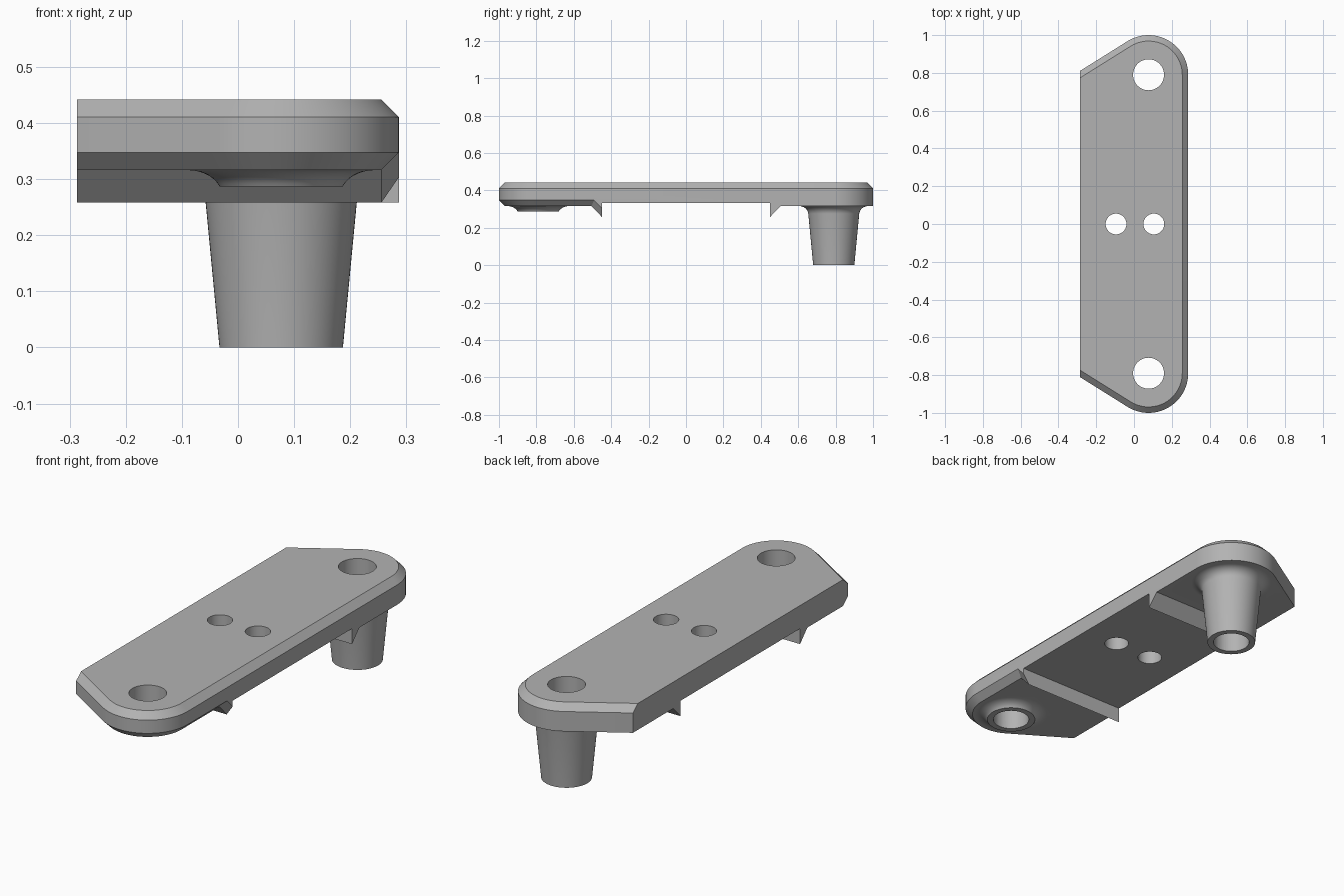
import bpy, bmesh
from math import sin, cos, radians
from mathutils import Matrix

if "Cube" in bpy.data.objects:
    bpy.data.objects.remove(bpy.data.objects["Cube"], do_unlink=True)

grey = bpy.data.materials.new("plain grey")
grey.use_nodes = True
grey.diffuse_color = (0.45, 0.45, 0.45, 1)
grey.node_tree.nodes["Principled BSDF"].inputs["Base Color"].default_value = (0.45, 0.45, 0.45, 1)

SIDE = 0.287            # half width
END_X, END_Y = 0.077, 0.79   # centre of each rounded end
END_R = 0.21
TOP, BASE = 0.442, 0.316
CHAMFER = 0.0315


def make_object(name, bm):
    bmesh.ops.recalc_face_normals(bm, faces=bm.faces)
    mesh = bpy.data.meshes.new(name)
    bm.to_mesh(mesh)
    bm.free()
    mesh.materials.append(grey)
    obj = bpy.data.objects.new(name, mesh)
    bpy.context.scene.collection.objects.link(obj)
    return obj


def prism(points, offset):
    bm = bmesh.new()
    face = bm.faces.new([bm.verts.new(p) for p in points])
    out = bmesh.ops.extrude_face_region(bm, geom=[face])
    moved = [v for v in out["geom"] if isinstance(v, bmesh.types.BMVert)]
    bmesh.ops.translate(bm, verts=moved, vec=offset)
    return bm


def combine(target, tool, operation):
    mod = target.modifiers.new("combine", 'BOOLEAN')
    mod.operation = operation
    mod.solver = 'EXACT'
    mod.object = tool
    bpy.ops.object.select_all(action='DESELECT')
    bpy.context.view_layer.objects.active = target
    target.select_set(True)
    bpy.ops.object.modifier_apply(modifier=mod.name)
    bpy.data.objects.remove(tool, do_unlink=True)


def bevel_where(obj, test):
    bm = bmesh.new()
    bm.from_mesh(obj.data)
    bmesh.ops.dissolve_limit(bm, angle_limit=0.001, verts=bm.verts, edges=bm.edges)
    edges = [e for e in bm.edges if all(test(v.co) for v in e.verts)
             and not all(v.co.x < 0.001 - SIDE for v in e.verts)
             and len(e.link_faces) == 2 and e.calc_face_angle() > 0.3
             and any(abs(f.normal.z) < 0.1 and abs(f.normal.x) + abs(f.normal.y) > 0.5
                     for f in e.link_faces)]
    bmesh.ops.bevel(bm, geom=edges, offset=CHAMFER, offset_type='OFFSET',
                    segments=1, affect='EDGES', clamp_overlap=False)
    bm.to_mesh(obj.data)
    bm.free()


# Plate outline: one straight long side, two rounded ends, tangent slants
STEPS = 24
arc = [radians(122 * i / STEPS) for i in range(STEPS + 1)]
half = [(END_X + END_R * cos(a), END_Y + END_R * sin(a)) for a in arc]
half.append((-SIDE, 0.81))
outline = half + [(x, -y) for x, y in reversed(half)]
plate = make_object("mounting_plate", prism([(x, y, 0.2) for x, y in outline], (0, 0, TOP - 0.2)))

# Underside: raised middle between two wedge-shaped ridges
ridge = [(1.2, 0.1), (1.2, BASE), (0.505, BASE), (0.45, 0.258), (0.45, 0.332)]
under = ridge + [(-y, z) for y, z in reversed(ridge)]
combine(plate, make_object("underside_cutter", prism([(-0.5, y, z) for y, z in under], (1, 0, 0))),
        'DIFFERENCE')

# Chamfers on the top rim and on the front pad's lower rim
bevel_where(plate, lambda c: c.z > TOP - 0.001)


def on_front_pad(c):
    on_pad = abs(c.z - BASE) < 0.002 and c.y < -0.5
    on_tip = abs(c.z - 0.258) < 0.002 and -0.46 < c.y < -0.44 and c.x > 0
    return on_pad or on_tip


bevel_where(plate, on_front_pad)


# Bosses: turned profiles with a concave flare into the plate
def flare(radius, width, height, sweep):
    angles = [radians(sweep * i / 10) for i in range(11)]
    return [(radius - width * sin(a), BASE - height * (1 - cos(a))) for a in angles]


def boss(name, y, profile):
    bm = bmesh.new()
    top_z, bottom_z = 0.36, profile[-1][1]
    points = [(0, top_z), (profile[0][0], top_z)] + profile + [(0, bottom_z)]
    verts = [bm.verts.new((r, 0, z)) for r, z in points]
    edges = [bm.edges.new(pair) for pair in zip(verts, verts[1:])]
    bmesh.ops.spin(bm, geom=verts + edges, cent=(0, 0, 0), axis=(0, 0, 1),
                   angle=radians(360), steps=64, use_duplicate=False)
    bmesh.ops.remove_doubles(bm, verts=bm.verts, dist=0.0001)
    bmesh.ops.translate(bm, verts=bm.verts, vec=(END_X, y, 0))
    return make_object(name, bm)


combine(plate, boss("rear_boss", END_Y, flare(0.185, 0.049, 0.046, 84) + [(0.11, 0)]), 'UNION')
combine(plate, boss("front_boss", -END_Y, flare(0.167, 0.0615, 0.046, 68)), 'UNION')

# Through holes
for x, y, r in [(END_X, END_Y, 0.082), (END_X, -END_Y, 0.082),
                (-0.095, 0, 0.055), (0.105, 0, 0.055)]:
    bm = bmesh.new()
    bmesh.ops.create_cone(bm, cap_ends=True, segments=48, radius1=r, radius2=r, depth=2,
                          matrix=Matrix.Translation((x, y, 0.3)))
    combine(plate, make_object("hole_cutter", bm), 'DIFFERENCE')

bpy.ops.object.select_all(action='DESELECT')
plate.select_set(True)
bpy.context.view_layer.objects.active = plate
bpy.ops.object.shade_smooth_by_angle(angle=radians(25))
